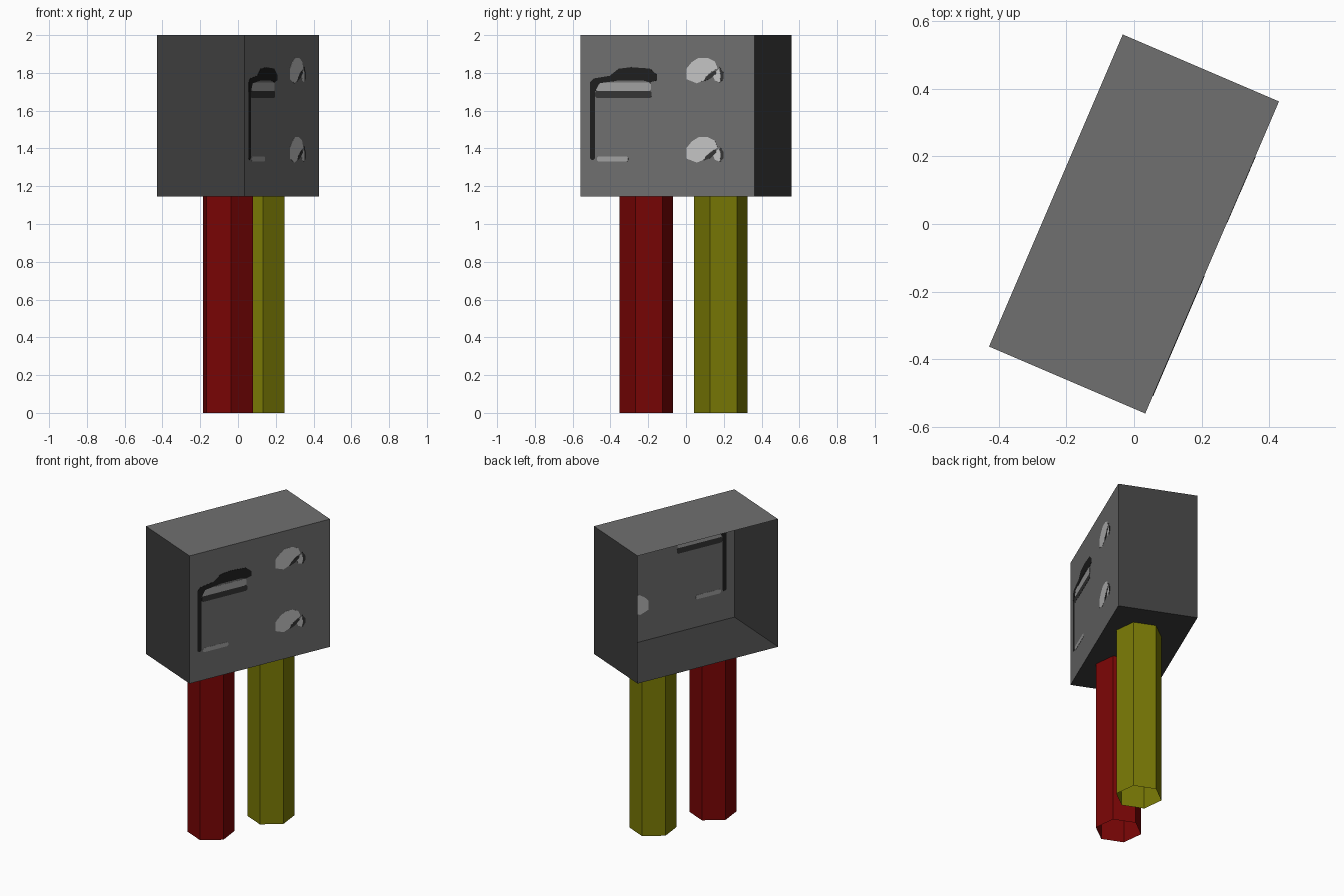
import bpy, bmesh
from math import radians
from mathutils import Matrix

if "Cube" in bpy.data.objects:
    bpy.data.objects.remove(bpy.data.objects["Cube"])

TURN = Matrix.Rotation(radians(-23.2), 4, 'Z')   # whole model is turned about z
DEPTH, LENGTH, BASE, TOP = 0.502, 1.003, 1.145, 2.0
FACE_X = DEPTH / 2


def material(name, color):
    mat = bpy.data.materials.new(name)
    mat.use_nodes = True
    mat.diffuse_color = (*color, 1)
    mat.node_tree.nodes["Principled BSDF"].inputs["Base Color"].default_value = (*color, 1)
    return mat


grey = material("housing grey", (0.163, 0.163, 0.163))
dark = material("housing dark grey", (0.047, 0.047, 0.047))
red = material("leg red", (0.19, 0.0015, 0.0015))
yellow = material("leg yellow", (0.19, 0.19, 0.0015))
black = material("mark black", (0.013, 0.013, 0.013))
charcoal = material("mark charcoal", (0.035, 0.035, 0.035))
silver = material("mark silver", (0.56, 0.56, 0.56))
pale = material("mark pale grey", (0.36, 0.36, 0.36))


def add_object(name, bm, *mats):
    mesh = bpy.data.meshes.new(name)
    bm.normal_update()
    bm.to_mesh(mesh)
    bm.free()
    for mat in mats:
        mesh.materials.append(mat)
    obj = bpy.data.objects.new(name, mesh)
    obj.matrix_world = TURN
    bpy.context.collection.objects.link(obj)


def plate(name, outline, mat, half=0.0015, lift=0.0):
    """Thin plate seen on both sides of the front panel; outline in (y, z)."""
    bm = bmesh.new()
    face = bm.faces.new([bm.verts.new((FACE_X - half, y, z + lift)) for y, z in outline])
    grown = bmesh.ops.extrude_face_region(bm, geom=[face])["geom"]
    moved = [v for v in grown if isinstance(v, bmesh.types.BMVert)]
    bmesh.ops.translate(bm, verts=moved, vec=(2 * half, 0, 0))
    bmesh.ops.recalc_face_normals(bm, faces=bm.faces)
    add_object(name, bm, mat)


def bar(name, y0, y1, z0, z1, mat, half=0.001):
    c = 0.008   # clipped corners
    plate(name, [(y0 + c, z0), (y1 - c, z0), (y1, z0 + c), (y1, z1 - c),
                 (y1 - c, z1), (y0 + c, z1), (y0, z1 - c), (y0, z0 + c)], mat, half)


# Housing: thin-walled box with an open back, dark ends and floor
bm = bmesh.new()
bmesh.ops.create_cube(bm, size=1)
bmesh.ops.scale(bm, verts=bm.verts, vec=(DEPTH, LENGTH, TOP - BASE))
bmesh.ops.translate(bm, verts=bm.verts, vec=(0, 0, (TOP + BASE) / 2))
bm.normal_update()
back = [f for f in bm.faces if f.normal.x < -0.9]
bmesh.ops.delete(bm, geom=back, context='FACES_ONLY')
for f in bm.faces:
    f.material_index = int(abs(f.normal.y) > 0.9 or f.normal.z < -0.9)
add_object("housing", bm, grey, dark)

# Legs: open six-sided tubes
for name, y, mat in (("red_leg", -0.214, red), ("yellow_leg", 0.214, yellow)):
    bm = bmesh.new()
    bmesh.ops.create_cone(bm, cap_ends=False, segments=6, radius1=0.143,
                          radius2=0.143, depth=BASE)
    # put a corner on the x axis
    if min(abs(v.co.y) for v in bm.verts) > 0.01:
        bmesh.ops.rotate(bm, verts=bm.verts, matrix=Matrix.Rotation(radians(30), 3, 'Z'))
    bmesh.ops.translate(bm, verts=bm.verts, vec=(0.034, y, BASE / 2))
    add_object(name, bm, mat)

# Bracket-shaped mark on the panel
plate("bracket_cap", [(-.444, 1.7), (-.444, 1.75), (-.425, 1.77), (-.33, 1.785),
                      (-.28, 1.822), (-.21, 1.83), (-.1, 1.823), (-.06, 1.79),
                      (-.06, 1.76), (-.1, 1.75), (-.14, 1.76), (-.28, 1.76),
                      (-.39, 1.745), (-.417, 1.7)], black)
bar("bracket_stem", -.444, -.417, 1.34, 1.71, black, 0.0012)
bar("bracket_light_bar", -.41, -.095, 1.705, 1.75, pale)
bar("bracket_shadow_bar", -.415, -.09, 1.668, 1.705, charcoal)
bar("bracket_foot", -.405, -.225, 1.33, 1.358, pale)

# Two round socket marks, one above the other
for label, lift in (("upper", 0), ("lower", -0.42)):
    plate(label + "_socket_disc", [(.112, 1.766), (.112, 1.824), (.14, 1.856), (.18, 1.88),
                                   (.233, 1.88), (.274, 1.861), (.29, 1.824), (.245, 1.8),
                                   (.21, 1.76), (.17, 1.745)], silver, 0.001, lift)
    plate(label + "_socket_dot", [(.262, 1.787), (.297, 1.82), (.308, 1.787),
                                  (.302, 1.75), (.274, 1.76)], silver, 0.001, lift)
    plate(label + "_socket_slot", [(.21, 1.755), (.222, 1.78), (.274, 1.813),
                                   (.285, 1.8), (.25, 1.77)], charcoal, 0.0015, lift)
    plate(label + "_socket_rim", [(.302, 1.83), (.325, 1.8), (.325, 1.77),
                                  (.306, 1.75), (.308, 1.787)], charcoal, 0.0012, lift)
